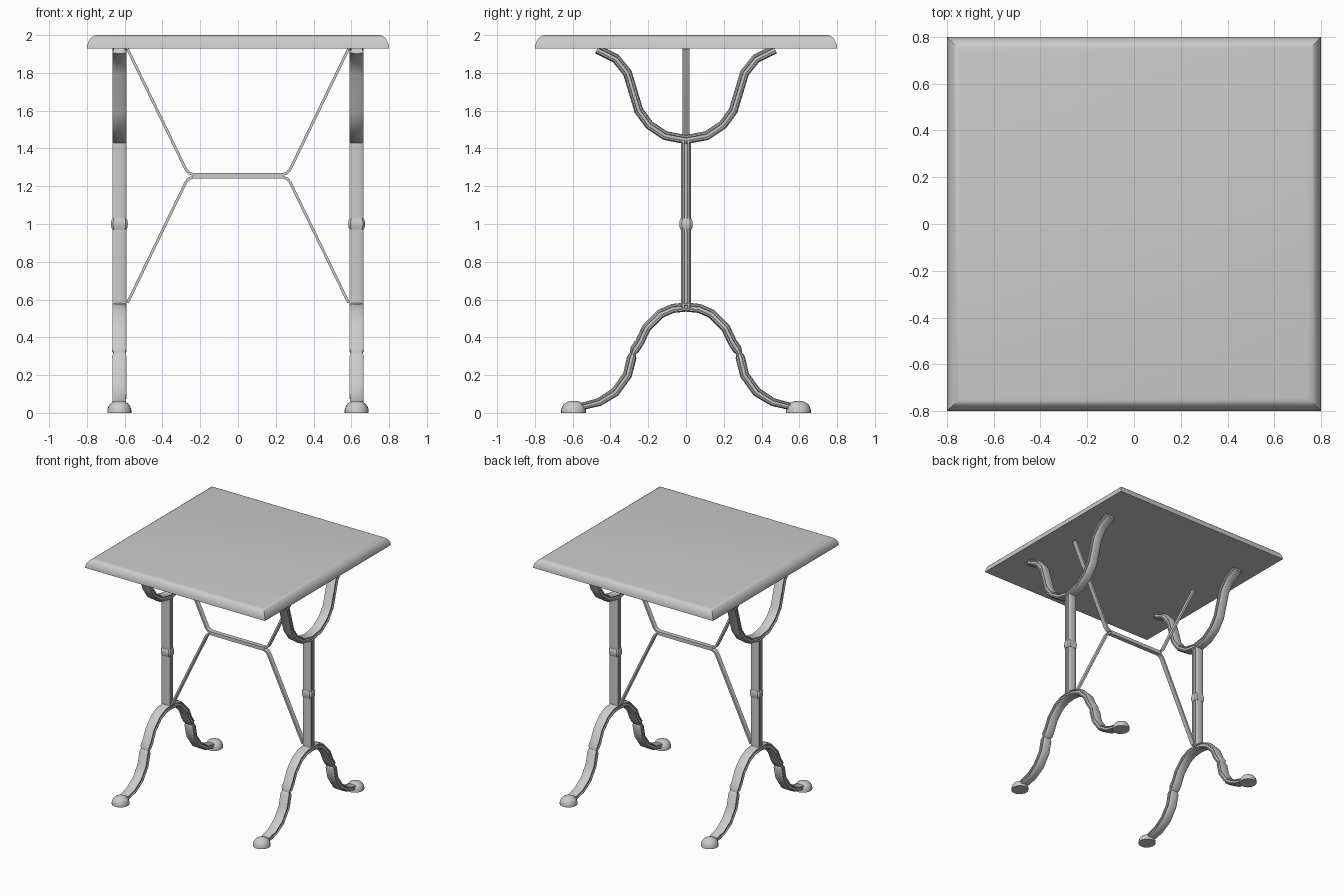
import bpy, bmesh, math
from mathutils import Vector

if "Cube" in bpy.data.objects:
    bpy.data.objects.remove(bpy.data.objects["Cube"], do_unlink=True)

grey = bpy.data.materials.new("plain_grey")
grey.use_nodes = True
grey.diffuse_color = (0.6, 0.6, 0.6, 1)
grey.node_tree.nodes["Principled BSDF"].inputs["Base Color"].default_value = (0.6, 0.6, 0.6, 1)

LEG_X = 0.628


def finish(name, bm, angle=35):
    bmesh.ops.recalc_face_normals(bm, faces=bm.faces)
    mesh = bpy.data.meshes.new(name)
    bm.to_mesh(mesh)
    bm.free()
    mesh.materials.append(grey)
    ob = bpy.data.objects.new(name, mesh)
    bpy.context.collection.objects.link(ob)
    bpy.ops.object.select_all(action='DESELECT')
    ob.select_set(True)
    bpy.context.view_layer.objects.active = ob
    bpy.ops.object.shade_smooth_by_angle(angle=math.radians(angle))
    return ob


def loft(bm, rings):
    """Skin closed rings of points and cap both ends."""
    rows = [[bm.verts.new(p) for p in ring] for ring in rings]
    n = len(rows[0])
    for a, b in zip(rows, rows[1:]):
        for i in range(n):
            j = (i + 1) % n
            bm.faces.new((a[i], a[j], b[j], b[i]))
    bm.faces.new(rows[0])
    bm.faces.new(rows[-1])


def sweep(name, path, section, place, scales=None):
    """Sweep a section (in-plane offset, sideways offset) along a flat path."""
    pts = [Vector(p) for p in path]
    rings = []
    for i, p in enumerate(pts):
        before = (p - pts[i - 1]).normalized() if i else None
        after = (pts[i + 1] - p).normalized() if i < len(pts) - 1 else None
        before, after = before or after, after or before
        t = (before + after).normalized()
        normal = Vector((-t.y, t.x)) / max(t.dot(after), 0.5)
        s = scales[i] if scales else 1
        side = 1 - (1 - s) * 0.4
        rings.append([place(p + normal * a * s, b * side) for a, b in section])
    bm = bmesh.new()
    loft(bm, rings)
    return finish(name, bm)


def mirrored(half):
    """Extend a half path that starts on the centre line to both sides."""
    return [(-u, v) for u, v in reversed(half[1:])] + half


# Square top with a rounded upper edge
bm = bmesh.new()
rings = []
for i in range(7):
    a = math.pi / 2 * i / 6
    h = 0.745 + 0.055 * math.cos(a)
    z = 1.93 + 0.07 * math.sin(a)
    rings.append([(sx * h, sy * h, z) for sx, sy in ((1, 1), (-1, 1), (-1, -1), (1, -1))])
loft(bm, rings)
finish("table_top", bm)

# Grooved bar section shared by the cast legs
quarter = [(0.024, 0.012), (0.022, 0.027), (0.017, 0.037), (0.010, 0.037), (0.007, 0.030)]
half = quarter + [(-a, b) for a, b in reversed(quarter)]
SECTION = half + [(-a, -b) for a, b in half]
POST_SECTION = [(a * 1.15, b) for a, b in SECTION]

ARM = [(0, 1.447), (0.11, 1.468), (0.195, 1.525), (0.25, 1.6),
       (0.31, 1.8), (0.37, 1.875), (0.47, 1.925)]
LEG = [(0, 0.56), (0.07, 0.553), (0.135, 0.525), (0.21, 0.45), (0.245, 0.375),
       (0.272, 0.335), (0.281, 0.315), (0.287, 0.295), (0.31, 0.2),
       (0.375, 0.11), (0.46, 0.057), (0.55, 0.035)]
LEG_SCALE = [1, 1, 1, 1, 1, 1.05, 0.65, 1.05, 1, 1, 0.9, 0.8]

for side, sx in (("left", LEG_X), ("right", -LEG_X)):
    def in_yz(p, b, sx=sx):
        return (sx + b, p.x, p.y)

    sweep(side + "_upper_cradle", mirrored(ARM), SECTION, in_yz)
    sweep(side + "_leg_arch", mirrored(LEG), SECTION, in_yz,
          LEG_SCALE[:0:-1] + LEG_SCALE)
    sweep(side + "_post", [(0, 0.555), (0, 1.445)], POST_SECTION, in_yz)

    # Swollen collar halfway up the post
    bm = bmesh.new()
    rings = []
    for dz, grow in ((-0.03, 0), (-0.018, 0.005), (0, 0.007), (0.018, 0.005), (0.03, 0)):
        hx, hy = 0.0375 + grow, 0.0285 + grow
        outline = [(hx, hy * 0.6), (hx * 0.75, hy), (-hx * 0.75, hy), (-hx, hy * 0.6)]
        outline += [(-x, -y) for x, y in outline]
        rings.append([(sx + x, y, 1.0 + dz) for x, y in outline])
    loft(bm, rings)
    finish(side + "_post_collar", bm)

    # Domed feet
    for end, sy in (("front", -0.595), ("back", 0.595)):
        bm = bmesh.new()
        rings = []
        for r, z in ((0.064, 0), (0.064, 0.014), (0.058, 0.034), (0.045, 0.051),
                     (0.026, 0.061), (0.006, 0.064)):
            rings.append([(sx + r * math.cos(k * math.pi / 10),
                           sy + r * 1.04 * math.sin(k * math.pi / 10), z) for k in range(20)])
        loft(bm, rings)
        finish(side + "_" + end + "_foot", bm, 50)

# Two bent flat bars meeting in the middle as a cross brace
BAR = [(0.007, 0.018), (-0.007, 0.018), (-0.007, -0.018), (0.007, -0.018)]
BEND = [(0, 0.007), (0.235, 0.007), (0.258, 0.014), (0.275, 0.032), (0.585, 0.672)]
for name, sign in (("upper_brace", 1), ("lower_brace", -1)):
    path = [(u, 1.255 + sign * v) for u, v in mirrored(BEND)]
    sweep(name, path, BAR, lambda p, b: (p.x, b, p.y))
